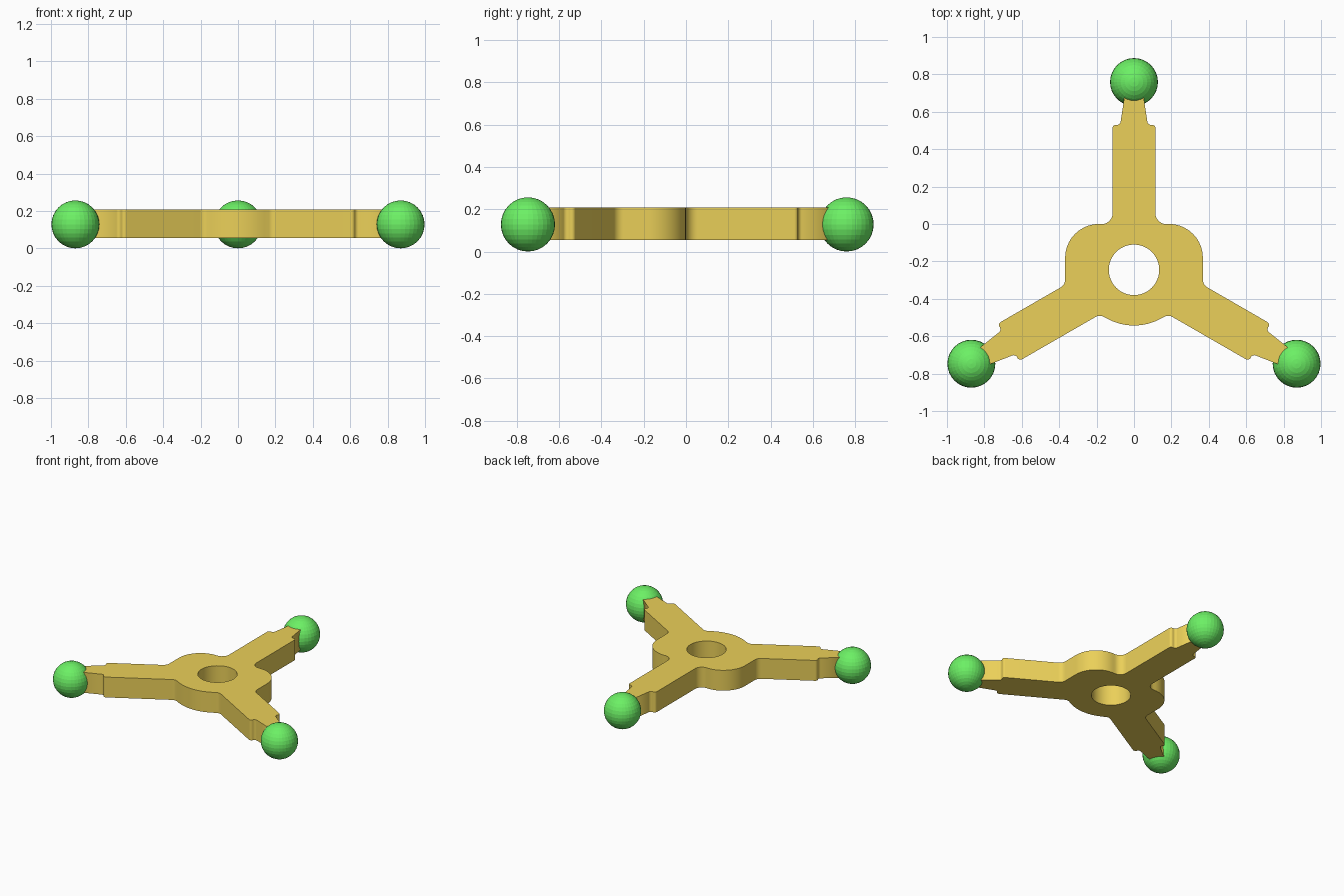
import bpy
from math import sin, cos, tan, pi, radians
from mathutils import Vector

if "Cube" in bpy.data.objects:
    bpy.data.objects.remove(bpy.data.objects["Cube"])

HUB = Vector((0, -0.245))
REACH, BALL_R = 1.004, 0.128
Z0, Z1 = 0.054, 0.208


def material(name, rgb):
    m = bpy.data.materials.new(name)
    m.diffuse_color = (*rgb, 1)
    m.use_nodes = True
    m.node_tree.nodes["Principled BSDF"].inputs["Base Color"].default_value = m.diffuse_color
    return m


def arm_point(angle, along, side):
    # position along an arm and sideways (positive = left of its direction)
    d = Vector((cos(angle), sin(angle)))
    return HUB + d * along + Vector((-d.y, d.x)) * side


def fillet(corners, steps=6):
    # round every corner (point, radius) of a closed outline
    out = []
    for i, (p, r) in enumerate(corners):
        if r == 0:
            out.append(p)
            continue
        a = (corners[i - 1][0] - p).normalized()
        b = (corners[(i + 1) % len(corners)][0] - p).normalized()
        half = a.angle(b) / 2
        start, end = p + a * (r / tan(half)), p + b * (r / tan(half))
        c = p + (a + b).normalized() * (r / sin(half))
        n = steps if r < 0.1 else 12
        for k in range(n + 1):
            t = k / n
            v = (start - c).lerp(end - c, t)
            out.append(c + v.normalized() * r if v.length else start)
    return out


def arm_end(angle):
    # stepped, tapered arm tip, listed clockwise
    half = [(0.775, 0.115, 0.018), (0.775, 0.074, 0.02), (0.96, 0.046, 0)]
    return ([(arm_point(angle, u, s), r) for u, s, r in half] +
            [(arm_point(angle, u, -s), r) for u, s, r in reversed(half)])


# plate outline, clockwise from the back arm
right, left = radians(-30), radians(210)
V = Vector
outline = arm_end(pi / 2)
outline += [(V((0.115, 0)), 0.055), (V((0.368, 0)), 0.18), (V((0.368, -0.325)), 0.05)]
outline += arm_end(right)
outline += [(V((0.185, -0.485)), 0.04)]
outline += [(HUB + 0.298 * V((sin(a), -cos(a))), 0)
            for a in (radians(d) for d in range(28, -29, -7))]
outline += [(V((-0.185, -0.485)), 0.04)]
outline += arm_end(left)
outline += [(V((-0.368, -0.325)), 0.05), (V((-0.368, 0)), 0.18), (V((-0.115, 0)), 0.055)]

hole = [HUB + 0.135 * V((cos(k * pi / 24), sin(k * pi / 24))) for k in range(48)]

# three-armed plate with centre hole
curve = bpy.data.curves.new("three_arm_plate", 'CURVE')
curve.dimensions = '2D'
curve.fill_mode = 'BOTH'
curve.extrude = (Z1 - Z0) / 2
for pts in (fillet(outline), hole):
    s = curve.splines.new('POLY')
    s.points.add(len(pts) - 1)
    for q, p in zip(s.points, pts):
        q.co = (p.x, p.y, 0, 1)
    s.use_cyclic_u = True
plate = bpy.data.objects.new("three_arm_plate", curve)
bpy.context.collection.objects.link(plate)
plate.location.z = (Z0 + Z1) / 2
curve.materials.append(material("gold", (0.83, 0.63, 0.10)))
bpy.context.view_layer.objects.active = plate
plate.select_set(True)
bpy.ops.object.convert(target='MESH')

# balls on the arm ends
green = material("green", (0.15, 0.87, 0.13))
for name, a in (("back_ball", pi / 2), ("right_ball", right), ("left_ball", left)):
    p = arm_point(a, REACH, 0)
    bpy.ops.mesh.primitive_uv_sphere_add(segments=32, ring_count=16, radius=BALL_R,
                                         location=(p.x, p.y, BALL_R))
    ball = bpy.context.object
    ball.name = name
    ball.data.materials.append(green)
